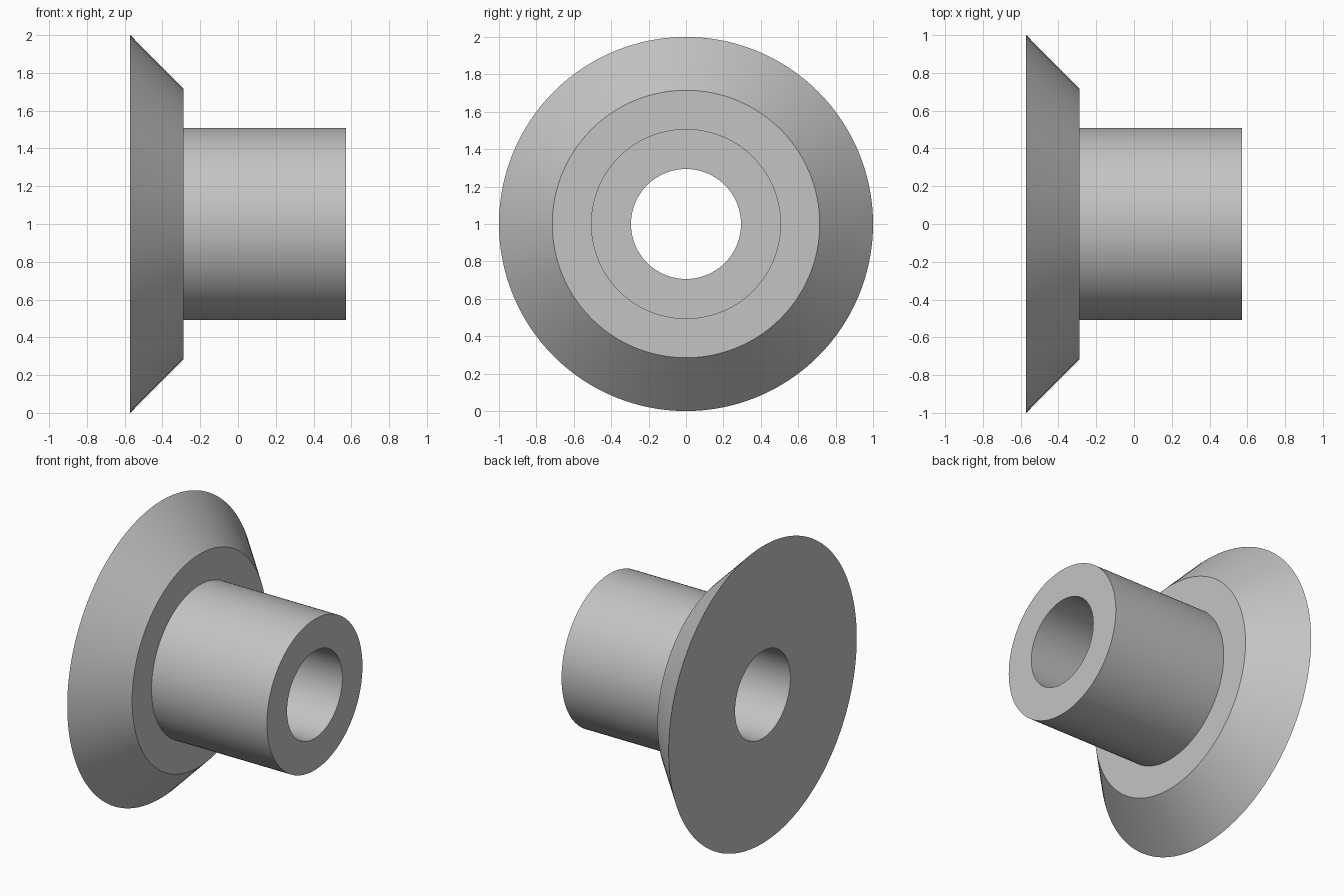
import bpy, bmesh, math
from mathutils import Matrix

if "Cube" in bpy.data.objects:
    bpy.data.objects.remove(bpy.data.objects["Cube"])

SEGMENTS = 128
# Half section as (x along the axis, radius): bore, flange, bevel, sleeve
PROFILE = [(-0.571, 0.294), (-0.571, 1.0), (-0.288, 0.715),
           (-0.288, 0.508), (0.571, 0.508), (0.571, 0.294)]

grey = bpy.data.materials.new("light grey")
grey.diffuse_color = (0.55, 0.55, 0.55, 1)
grey.use_nodes = True
grey.node_tree.nodes["Principled BSDF"].inputs["Base Color"].default_value = grey.diffuse_color

# Flanged bushing: closed section revolved about the horizontal x axis
bm = bmesh.new()
rings = []
for i in range(SEGMENTS):
    turn = Matrix.Rotation(2 * math.pi * i / SEGMENTS, 3, 'X')
    rings.append([bm.verts.new(turn @ Matrix.Identity(3).col[0] * x +
                               (turn @ Matrix.Identity(3).col[2]) * r)
                  for x, r in PROFILE])
for i in range(SEGMENTS):
    a, b = rings[i], rings[(i + 1) % SEGMENTS]
    for j in range(len(PROFILE)):
        k = (j + 1) % len(PROFILE)
        bm.faces.new((a[j], a[k], b[k], b[j]))
bmesh.ops.recalc_face_normals(bm, faces=bm.faces)
bmesh.ops.translate(bm, verts=bm.verts, vec=(0, 0, 1))

mesh = bpy.data.meshes.new("flanged_bushing")
bm.to_mesh(mesh)
bm.free()
mesh.materials.append(grey)
bushing = bpy.data.objects.new("flanged_bushing", mesh)
bpy.context.collection.objects.link(bushing)

# Smooth curved walls, sharp rims
bpy.context.view_layer.objects.active = bushing
bushing.select_set(True)
bpy.ops.object.shade_smooth_by_angle(angle=math.radians(30))
